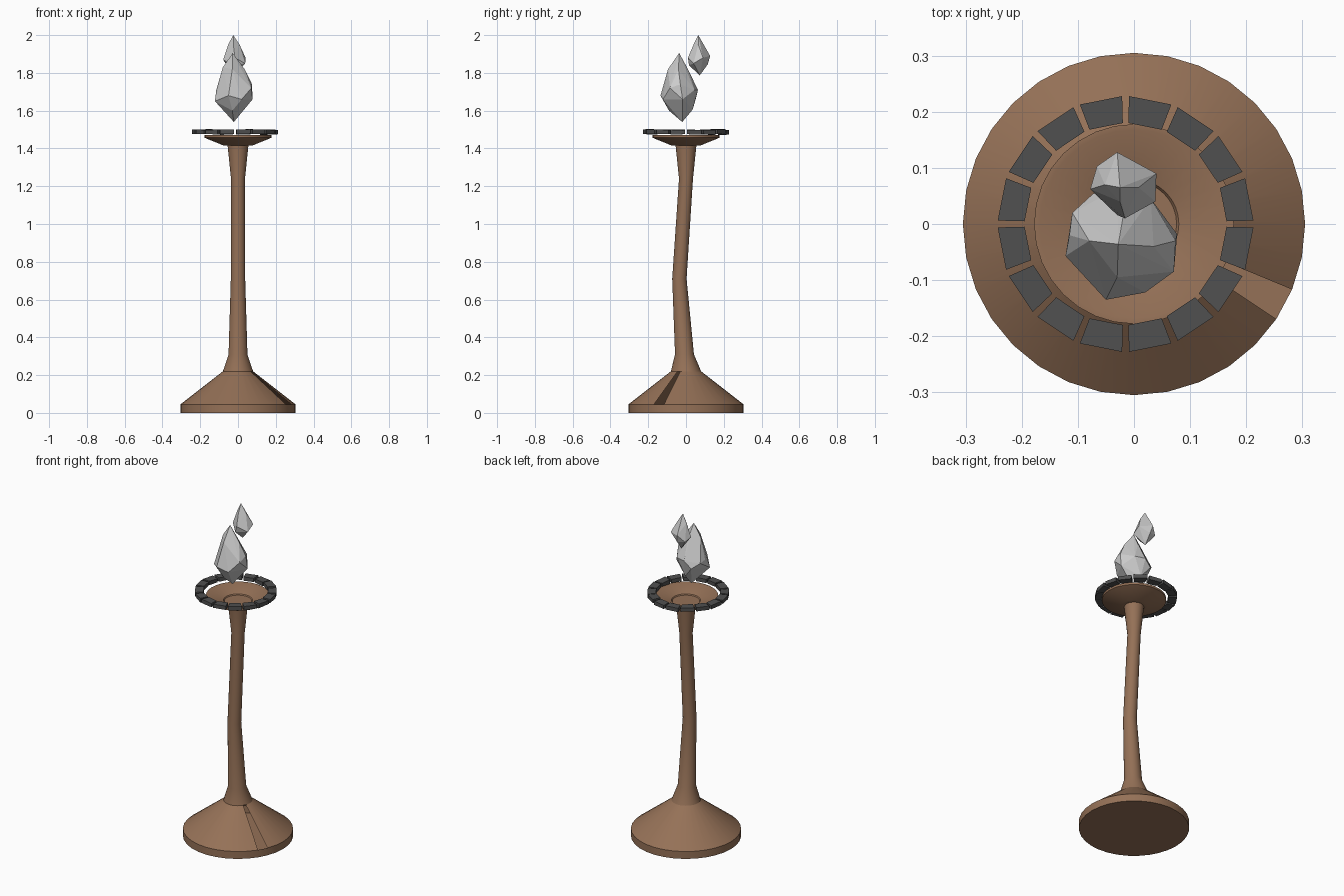
import bpy, bmesh, random
from math import sin, cos, pi, radians
from mathutils import Vector

if "Cube" in bpy.data.objects:
    bpy.data.objects.remove(bpy.data.objects["Cube"])

random.seed(4)


def material(name, color):
    m = bpy.data.materials.new(name)
    m.diffuse_color = (*color, 1)
    m.use_nodes = True
    m.node_tree.nodes["Principled BSDF"].inputs["Base Color"].default_value = m.diffuse_color
    return m


def finish(bm, name, mat=None, smooth=False):
    bmesh.ops.recalc_face_normals(bm, faces=bm.faces)
    me = bpy.data.meshes.new(name)
    bm.to_mesh(me)
    bm.free()
    ob = bpy.data.objects.new(name, me)
    bpy.context.collection.objects.link(ob)
    if mat:
        me.materials.append(mat)
    if smooth:
        bpy.ops.object.select_all(action='DESELECT')
        ob.select_set(True)
        bpy.context.view_layer.objects.active = ob
        bpy.ops.object.shade_smooth_by_angle(angle=radians(25))
    return ob


def lathe(name, rings, mat, sides=32, missing=None):
    """Rings are (radius, z, y offset); missing = (ring, side) of a broken-out face."""
    bm = bmesh.new()
    loops = [[bm.verts.new((r * cos(2 * pi * i / sides), oy + r * sin(2 * pi * i / sides), z))
              for i in range(sides)] for r, z, oy in rings]
    hole = None
    for k, (a, b) in enumerate(zip(loops, loops[1:])):
        for i in range(sides):
            j = (i + 1) % sides
            f = bm.faces.new((a[i], a[j], b[j], b[i]))
            if (k, i) == missing:
                hole = f
    bm.faces.new(loops[0][::-1])
    bm.faces.new(loops[-1])
    bmesh.ops.recalc_face_normals(bm, faces=bm.faces)
    if hole:
        bmesh.ops.delete(bm, geom=[hole], context='FACES_ONLY')
    return finish(bm, name, mat, True)


wood = material("brown", (0.30, 0.165, 0.095))
stone = material("charcoal", (0.08, 0.08, 0.08))

# Foot, bent stem and shallow dish in one turned body
lathe("stand", [
    (0.305, 0, 0), (0.305, 0.045, 0), (0.08, 0.22, 0), (0.05, 0.31, -0.008),
    (0.038, 0.71, -0.035), (0.037, 1.24, 0), (0.055, 1.415, 0), (0.075, 1.415, 0),
    (0.178, 1.457, 0), (0.178, 1.47, 0), (0.168, 1.47, 0), (0.08, 1.44, 0),
    (0.076, 1.434, 0)], wood, missing=(1, 29))

# Ring of separate blocks around the dish
bm = bmesh.new()
for k in range(16):
    mid = (k + 0.5) * pi / 8
    z0 = 1.475 + random.uniform(-0.002, 0.003)
    layers = []
    for z in (z0, z0 + 0.023):
        tilt = random.uniform(-0.002, 0.002)
        layers.append([bm.verts.new((-0.015 + r * cos(mid + s * radians(9.7)),
                                     r * sin(mid + s * radians(9.7)), z + s * tilt))
                       for r, s in ((0.18, -1), (0.228, -1), (0.228, 1), (0.18, 1))])
    lo, hi = layers
    bm.faces.new(lo[::-1])
    bm.faces.new(hi)
    for i in range(4):
        j = (i + 1) % 4
        bm.faces.new((lo[i], lo[j], hi[j], hi[i]))
finish(bm, "block_ring", stone)


def flame(name, tip, base, outline, extra):
    """Faceted teardrop: hull of the tip, base and widest outline plus a few corners."""
    bm = bmesh.new()
    for p in [tip, base] + outline + extra:
        bm.verts.new(p)
    res = bmesh.ops.convex_hull(bm, input=bm.verts)
    loose = [v for v in bm.verts if not v.link_faces]
    bmesh.ops.delete(bm, geom=loose, context='VERTS')
    finish(bm, name)


# Large flame
flame("large_flame", (-0.028, -0.036, 1.905), (-0.022, -0.02, 1.54),
      [(-0.11, 0.02, 1.70), (-0.122, -0.057, 1.65), (-0.05, -0.135, 1.68),
       (0.02, -0.122, 1.66), (0.071, -0.085, 1.72), (0.077, -0.018, 1.66),
       (0.03, 0.045, 1.71), (-0.03, 0.063, 1.71), (-0.073, 0.054, 1.67)],
      [(-0.08, -0.03, 1.83), (0.035, -0.04, 1.82), (-0.03, -0.095, 1.82),
       (-0.02, 0.01, 1.82), (-0.115, -0.02, 1.71), (0.074, -0.03, 1.74),
       (-0.02, 0.035, 1.605), (-0.03, -0.09, 1.60)])

# Small flame
flame("small_flame", (-0.025, 0.065, 2.0), (-0.02, 0.073, 1.787),
      [(-0.03, 0.128, 1.89), (0.04, 0.09, 1.88), (0.038, 0.04, 1.85),
       (-0.016, 0.01, 1.88), (-0.03, 0.016, 1.84), (-0.078, 0.062, 1.87),
       (-0.066, 0.103, 1.85)],
      [(0.008, 0.065, 1.95), (-0.052, 0.07, 1.95), (-0.025, 0.04, 1.95),
       (-0.02, 0.115, 1.845)])
